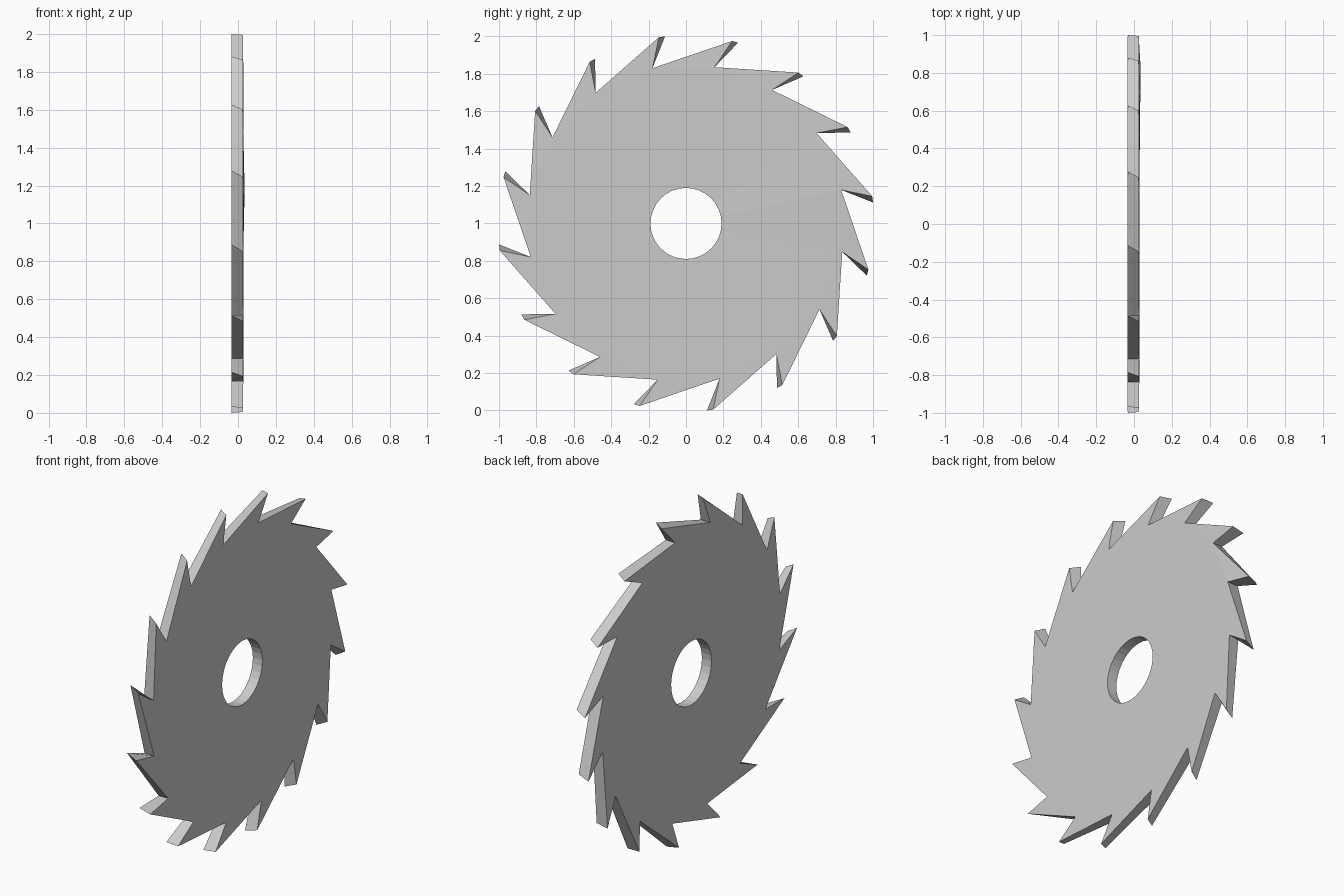
import bpy, bmesh
from math import radians, cos, sin

if "Cube" in bpy.data.objects:
    bpy.data.objects.remove(bpy.data.objects["Cube"])

TEETH = 16
STEP = 360 / TEETH
XB, XF = -0.035, 0.028          # the two flat sides
bm = bmesh.new()


def pt(x, r, deg):
    a = radians(deg)
    return bm.verts.new((x, r * cos(a), 1 + r * sin(a)))


def side(x, tip_x, tip_deg):
    """Rings of gullet roots, tooth tips and bore points on one side."""
    roots = [pt(x, 0.849, 102.2 - STEP * k) for k in range(TEETH)]
    tips = [pt(tip_x, 1.006, tip_deg - STEP * k) for k in range(TEETH)]
    bore = [pt(x, 0.19, 102.2 - STEP / 2 * i) for i in range(TEETH * 2)]
    for k in range(TEETH):
        n = (k + 1) % TEETH
        # tooth triangle and body sector
        bm.faces.new((roots[k], tips[n], roots[n]))
        bm.faces.new((roots[k], roots[n], bore[2 * n], bore[2 * k + 1], bore[2 * k]))
    return roots, tips, bore


# bevelled teeth: the tips lead further on the -x side
r0, t0, b0 = side(XB, -0.033, 96.4)
r1, t1, b1 = side(XF, 0.025, 98.3)

# rim: tooth backs and raked cutting faces
for k in range(TEETH):
    n = (k + 1) % TEETH
    bm.faces.new((r0[k], t0[n], t1[n], r1[k]))
    bm.faces.new((t0[n], r0[n], r1[n], t1[n]))
# bore wall
for i in range(len(b0)):
    j = (i + 1) % len(b0)
    bm.faces.new((b0[i], b0[j], b1[j], b1[i]))

# slight bulge at one gullet
r1[4].co.x = 0.035

bmesh.ops.recalc_face_normals(bm, faces=bm.faces)
mesh = bpy.data.meshes.new("saw_blade")
bm.to_mesh(mesh)
bm.free()
blade = bpy.data.objects.new("saw_blade", mesh)
bpy.context.collection.objects.link(blade)
